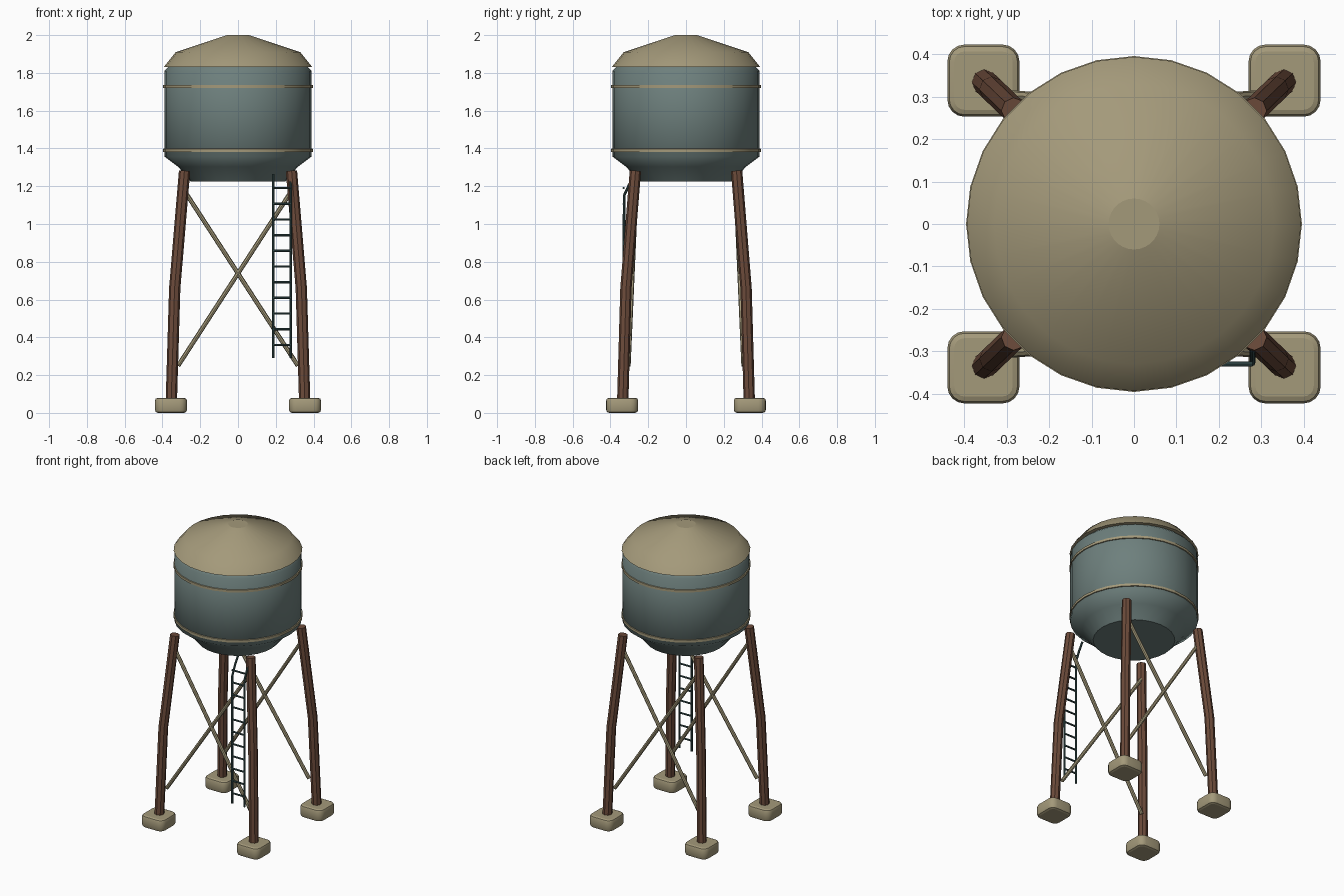
import bpy
import bmesh
import math
from mathutils import Vector, Matrix

cube = bpy.data.objects.get("Cube")
if cube:
    bpy.data.objects.remove(cube, do_unlink=True)


def material(name, rgb):
    m = bpy.data.materials.new(name)
    m.use_nodes = True
    m.diffuse_color = (*rgb, 1)
    m.node_tree.nodes["Principled BSDF"].inputs["Base Color"].default_value = (*rgb, 1)
    return m


TAN = material("tan", (0.37, 0.32, 0.195))
TEAL = material("grey_teal", (0.155, 0.215, 0.205))
BROWN = material("rust_brown", (0.15, 0.07, 0.043))
DARK = material("dark_teal", (0.035, 0.075, 0.075))


def shade(obj, angle):
    bpy.ops.object.select_all(action="DESELECT")
    obj.select_set(True)
    bpy.context.view_layer.objects.active = obj
    bpy.ops.object.shade_smooth_by_angle(angle=math.radians(angle))


def finish(bm, name, mat, angle):
    bmesh.ops.recalc_face_normals(bm, faces=bm.faces)
    mesh = bpy.data.meshes.new(name)
    bm.to_mesh(mesh)
    bm.free()
    mesh.materials.append(mat)
    obj = bpy.data.objects.new(name, mesh)
    bpy.context.collection.objects.link(obj)
    shade(obj, angle)
    for p in mesh.polygons:      # end caps stay flat
        if len(p.vertices) > 4:
            p.use_smooth = False
    return obj


def lathe(name, profile, mat, closed=False, sides=28):
    """Turn a (radius, height) profile around z; open ends get flat caps."""
    bm = bmesh.new()
    rings = []
    for r, z in profile:
        turns = [math.tau * i / sides for i in range(sides)]
        rings.append([bm.verts.new((r * math.cos(a), r * math.sin(a), z)) for a in turns])
    pairs = list(zip(rings, rings[1:]))
    if closed:
        pairs.append((rings[-1], rings[0]))
    else:
        bm.faces.new(rings[0])
        bm.faces.new(rings[-1])
    for a, b in pairs:
        for i in range(sides):
            j = (i + 1) % sides
            bm.faces.new((a[i], a[j], b[j], b[i]))
    return finish(bm, name, mat, 60)


def tubes(name, paths, radius, mat, resolution=2, angle=30):
    """Round bars along point lists, joined in one mesh."""
    curve = bpy.data.curves.new(name, "CURVE")
    curve.dimensions = "3D"
    curve.bevel_depth = radius
    curve.bevel_resolution = resolution
    curve.use_fill_caps = True
    for path in paths:
        s = curve.splines.new("POLY")
        s.points.add(len(path) - 1)
        for p, co in zip(s.points, path):
            p.co = (*co, 1)
    curve.materials.append(mat)
    obj = bpy.data.objects.new(name, curve)
    bpy.context.collection.objects.link(obj)
    bpy.ops.object.select_all(action="DESELECT")
    obj.select_set(True)
    bpy.context.view_layer.objects.active = obj
    bpy.ops.object.convert(target="MESH")
    shade(bpy.context.view_layer.objects.active, angle)


def footing(name, x, y):
    """Rounded square block with softened top and bottom rims."""
    bm = bmesh.new()
    size = Matrix.Diagonal((0.17, 0.17, 0.08, 1))
    bmesh.ops.create_cube(bm, size=1, matrix=Matrix.Translation((x, y, 0.04)) @ size)
    upright = [e for e in bm.edges if abs(e.verts[0].co.z - e.verts[1].co.z) > 0.01]
    bmesh.ops.bevel(bm, geom=upright, offset=0.04, segments=4, profile=0.5, affect="EDGES")
    rims = [e for e in bm.edges if abs(e.verts[0].co.z - e.verts[1].co.z) < 0.001]
    bmesh.ops.bevel(bm, geom=rims, offset=0.016, segments=2, profile=0.5, affect="EDGES")
    finish(bm, name, TAN, 40)


# Tank, roof and hoops
lathe("tank", [(0.25, 1.225), (0.317, 1.303), (0.39, 1.357), (0.39, 1.81), (0.368, 1.832)], TEAL)
lathe("roof", [(0.394, 1.83), (0.33, 1.91), (0.06, 2.0)], TAN)
for label, z in (("lower", 1.39), ("upper", 1.728)):
    hoop = [(0.38, z - 0.011), (0.396, z - 0.008), (0.396, z + 0.008), (0.38, z + 0.011)]
    lathe(label + "_hoop", hoop, TAN, closed=True)

# Legs with a slight knee, standing on footings
for sy, depth in ((-1, "front"), (1, "back")):
    for sx, side in ((1, "left"), (-1, "right")):
        path = [(0.353, 0.335, 0.06), (0.335, 0.318, 0.66), (0.283, 0.268, 1.28)]
        leg = [(sx * x, sy * y, z) for x, y, z in path]
        tubes(f"{depth}_{side}_leg", [leg], 0.03, BROWN)
        footing(f"{depth}_{side}_footing", sx * 0.355, sy * 0.338)
    # Crossed braces on the front and back only
    bars = [[(-s * 0.317, sy * 0.305, 0.25), (s * 0.28, sy * 0.265, 1.17)] for s in (1, -1)]
    tubes(f"{depth}_cross_braces", bars, 0.012, TAN)

# Ladder, its rails bending in to the tank at the top
rails = [[(x, -0.328, 0.29), (x, -0.328, 1.15), (x, -0.3, 1.21), (x, -0.268, 1.262)]
         for x in (0.187, 0.279)]
tubes("ladder_rails", rails, 0.007, DARK)
rungs = [[(0.187, -0.33, 0.36 + i * 0.083), (0.279, -0.33, 0.36 + i * 0.083)] for i in range(11)]
tubes("ladder_rungs", rungs, 0.006, DARK)
